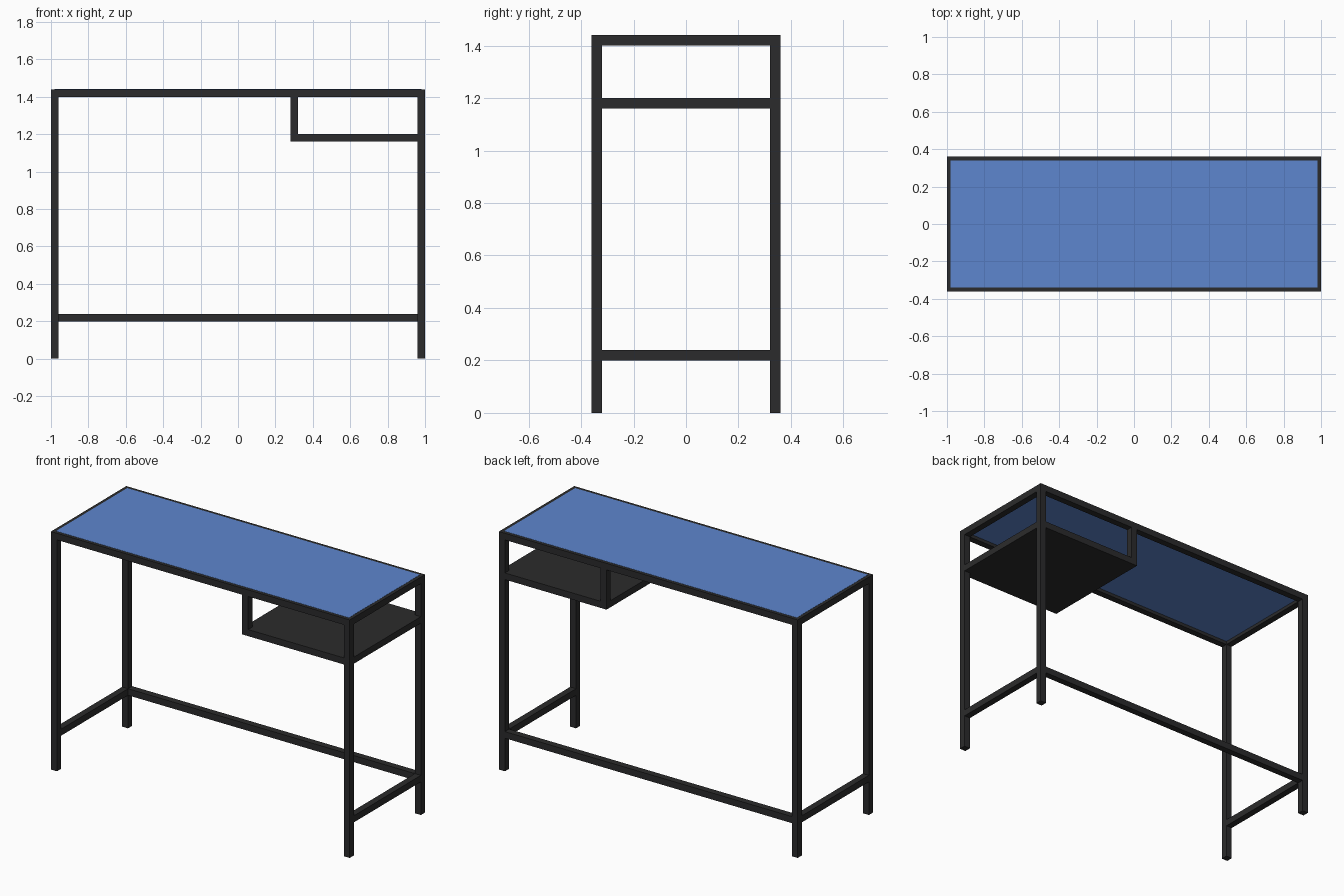
import bpy, bmesh

if "Cube" in bpy.data.objects:
    bpy.data.objects.remove(bpy.data.objects["Cube"])

W, D, H, T = 1.0, 0.36, 1.44, 0.04   # half width, half depth, height, tube size


def material(name, rgb):
    m = bpy.data.materials.new(name)
    m.diffuse_color = (*rgb, 1)
    m.use_nodes = True
    m.node_tree.nodes["Principled BSDF"].inputs["Base Color"].default_value = m.diffuse_color
    return m


DARK = material("dark_metal", (0.024, 0.024, 0.025))
BLUE = material("blue_top", (0.11, 0.24, 0.62))


def box(name, x, y, z, mat=DARK):
    """Box from (min, max) ranges on each axis."""
    bm = bmesh.new()
    bmesh.ops.create_cube(bm, size=1)
    for v in bm.verts:
        v.co = [r[0] if c < 0 else r[1] for c, r in zip(v.co, (x, y, z))]
    me = bpy.data.meshes.new(name)
    bm.to_mesh(me)
    bm.free()
    me.materials.append(mat)
    ob = bpy.data.objects.new(name, me)
    bpy.context.collection.objects.link(ob)
    return ob


def edge(sign, half):
    """Tube-wide range on the outer edge of one side."""
    return tuple(sorted((sign * half, sign * (half - T))))


inner_y = (-D + T, D - T)
inner_x = (-W + T, W - T)
shelf_z = (1.16, 1.20)
rail_z = (0.20, 0.24)
post_x = (0.28, 0.32)

for sx, side in ((-1, "left"), (1, "right")):
    # legs
    for sy, end in ((-1, "front"), (1, "back")):
        box(f"{end}_{side}_leg", edge(sx, W), edge(sy, D), (0, H - T))
    # side rails of the top frame and the lower stretchers
    box(f"{side}_top_rail", edge(sx, W), inner_y, (H - T, H))
    box(f"{side}_stretcher", edge(sx, W), inner_y, rail_z)

for sy, end in ((-1, "front"), (1, "back")):
    # long top rails, shelf hangers and shelf rails
    box(f"{end}_top_rail", (-W, W), edge(sy, D), (H - T, H))
    box(f"{end}_shelf_post", post_x, edge(sy, D), (shelf_z[0], H - T))
    box(f"{end}_shelf_rail", (post_x[1], W - T), edge(sy, D), shelf_z)

# long stretcher at the back only
box("back_stretcher", inner_x, edge(1, D), rail_z)

# shelf board
box("shelf", (post_x[0], W), inner_y, shelf_z)

# table top let into the frame
box("table_top", (-W + 0.02, W - 0.02), (-D + 0.02, D - 0.02), (1.42, H + 0.001), BLUE)
